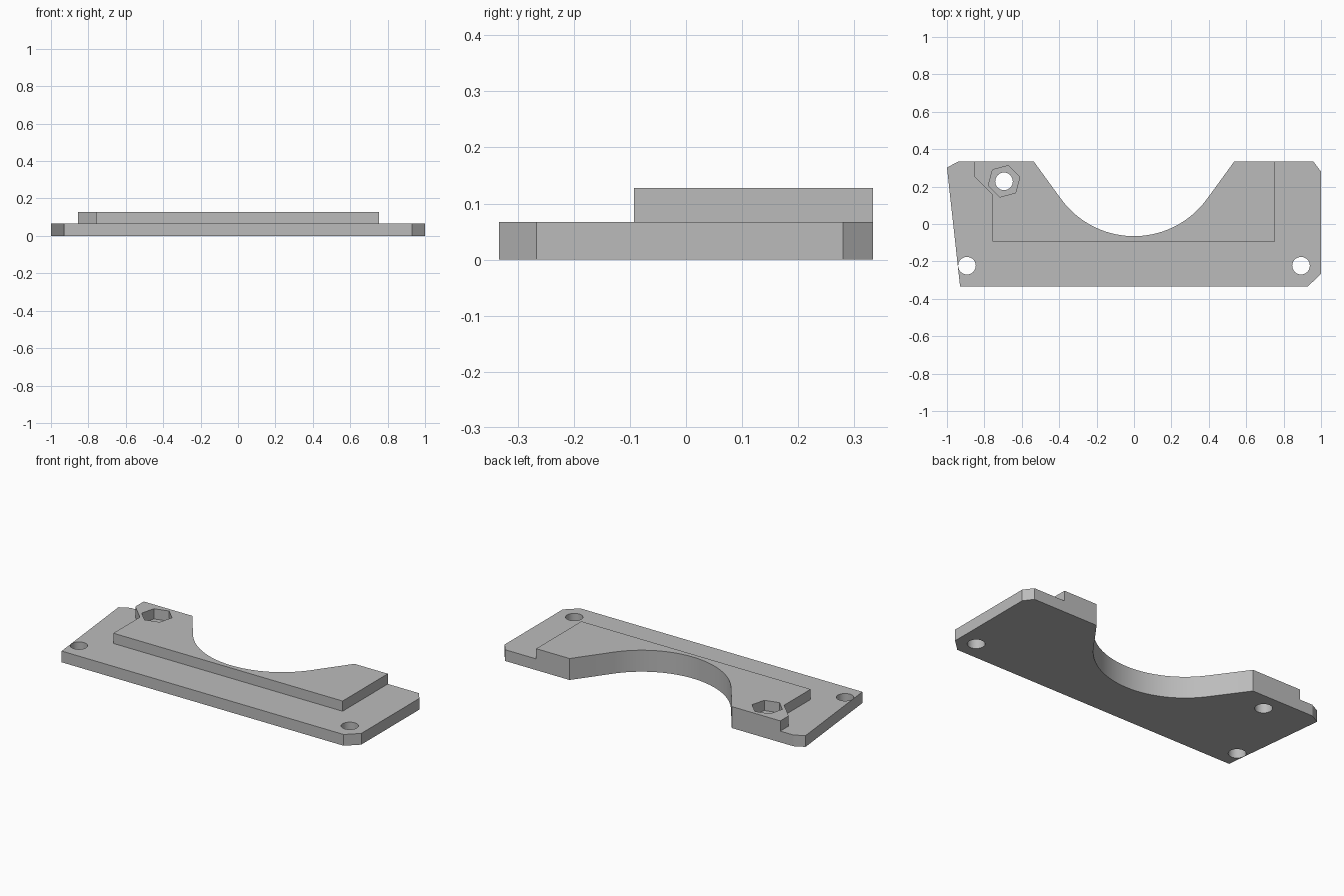
import bpy, bmesh
from math import sin, cos, radians

cube = bpy.data.objects.get("Cube")
if cube:
    bpy.data.objects.remove(cube, do_unlink=True)

grey = bpy.data.materials.new("plain grey")
grey.use_nodes = True
colour = (0.5, 0.5, 0.5, 1)
grey.diffuse_color = colour
grey.node_tree.nodes["Principled BSDF"].inputs["Base Color"].default_value = colour

BACK, STEP, TOP = 0.333, 0.067, 0.128


def prism(name, outline, z0, z1):
    """Extrude a flat outline from z0 up to z1."""
    bm = bmesh.new()
    face = bm.faces.new([bm.verts.new((x, y, z0)) for x, y in outline])
    new = bmesh.ops.extrude_face_region(bm, geom=[face])["geom"]
    bmesh.ops.translate(bm, vec=(0, 0, z1 - z0),
                        verts=[v for v in new if isinstance(v, bmesh.types.BMVert)])
    bmesh.ops.recalc_face_normals(bm, faces=bm.faces)
    mesh = bpy.data.meshes.new(name)
    bm.to_mesh(mesh)
    bm.free()
    mesh.materials.append(grey)
    obj = bpy.data.objects.new(name, mesh)
    bpy.context.collection.objects.link(obj)
    return obj


def ring(x, y, r, sides, turn=0):
    angles = [radians(turn + 360 * i / sides) for i in range(sides)]
    return [(x + r * cos(a), y + r * sin(a)) for a in angles]


def combine(body, tool, operation):
    """Join or cut with a helper solid, then discard it."""
    tool.hide_render = True
    bpy.context.view_layer.objects.active = body
    mod = body.modifiers.new(operation, 'BOOLEAN')
    mod.object, mod.operation, mod.solver = tool, operation, 'EXACT'
    bpy.ops.object.modifier_apply(modifier=mod.name)
    bpy.data.objects.remove(tool, do_unlink=True)


# Base plate with clipped corners, running past the back until trimmed
plate = prism("mounting_plate", [
    (-0.93, -BACK), (0.93, -BACK), (1, -0.267), (1, 0.28),
    (0.92, 0.386), (-0.882, 0.364), (-1, 0.302)], 0, STEP)

# Raised pad with the widened nut corner
pad = prism("raised_pad", [
    (-0.757, -0.093), (0.755, -0.093), (0.755, 0.45),
    (-0.855, 0.45), (-0.855, 0.254), (-0.757, 0.157)], 0.03, TOP)
combine(plate, pad, 'UNION')

# Rounded notch with sloping sides, cut together with the straight back edge
radius, low = 0.482, -0.065
arc = [(radius * sin(radians(a)), low + radius * (1 - cos(radians(a))))
       for a in range(-54, 55, 3)]
notch = [(-1.2, BACK), (-0.535, BACK)] + arc + [
    (0.535, BACK), (1.2, BACK), (1.2, 0.6), (-1.2, 0.6)]
combine(plate, prism("notch_cutter", notch, -0.1, 0.3), 'DIFFERENCE')

# Screw holes and the hexagonal nut pocket
nut = (-0.695, 0.228)
for x, y in [(-0.893, -0.223), (0.893, -0.223), nut]:
    combine(plate, prism("hole_cutter", ring(x, y, 0.047, 32), -0.1, 0.3), 'DIFFERENCE')
combine(plate, prism("nut_cutter", ring(*nut, 0.087, 6, 15), STEP, 0.3), 'DIFFERENCE')

# Smooth curved walls, crisp edges
bpy.ops.object.select_all(action='DESELECT')
plate.select_set(True)
bpy.context.view_layer.objects.active = plate
bpy.ops.object.shade_smooth_by_angle(angle=radians(20))
